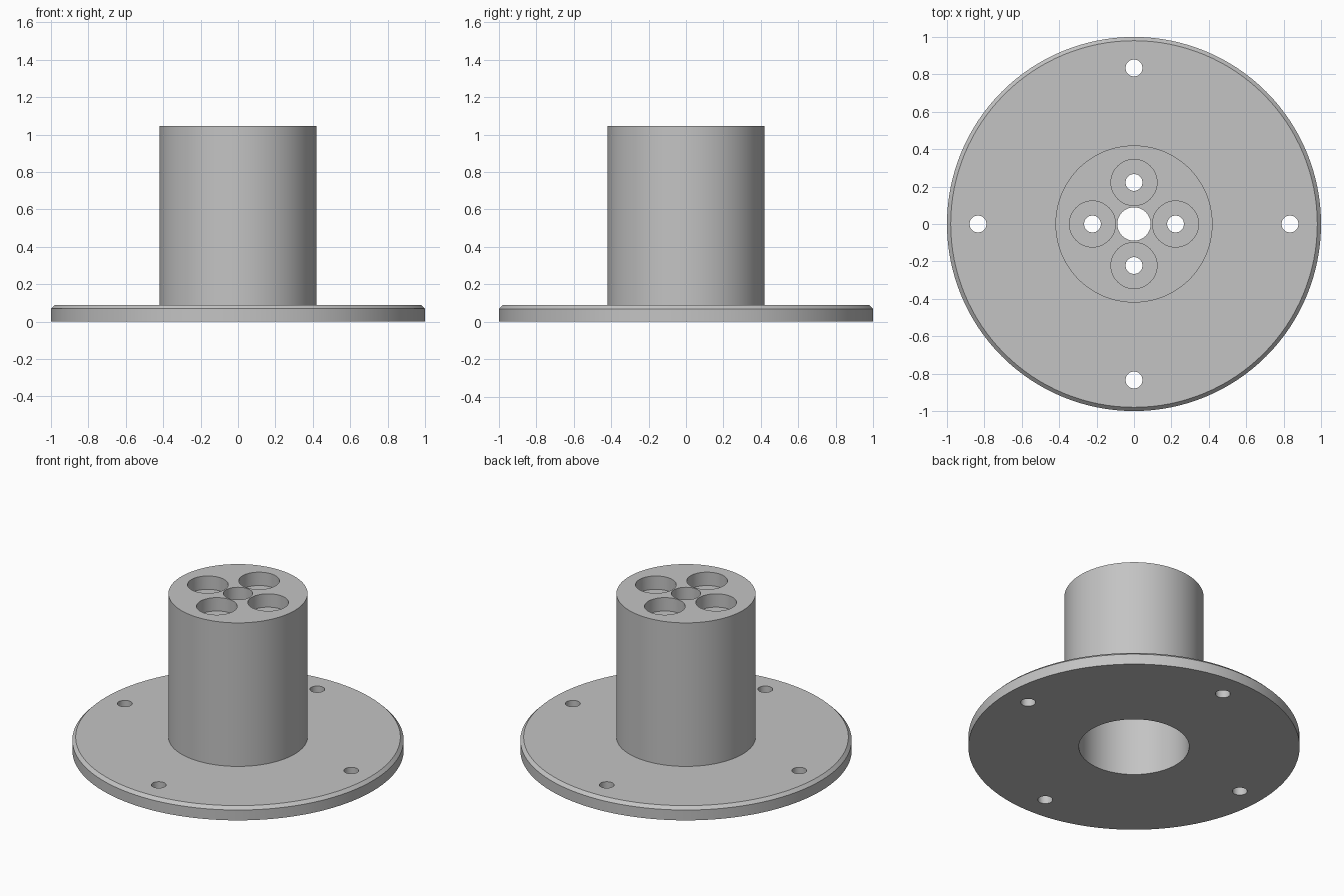
import bpy, bmesh, math
from mathutils import Vector, Matrix

cube = bpy.data.objects.get("Cube")
if cube:
    bpy.data.objects.remove(cube, do_unlink=True)

# Main dimensions
HEIGHT, BASE, CHAMFER = 1.045, 0.089, 0.02
TUBE_R, BORE_R, BORE_TOP, CENTRE_R = 0.42, 0.333, 0.889, 0.089
BOLT_R, RECESS_R, RECESS_DEPTH = 0.045, 0.123, 0.089
INNER_CIRCLE, OUTER_CIRCLE = 0.222, 0.834

grey = bpy.data.materials.new("plain grey")
grey.use_nodes = True
colour = (0.55, 0.55, 0.55, 1)
grey.diffuse_color = colour
grey.node_tree.nodes["Principled BSDF"].inputs["Base Color"].default_value = colour


def add_object(name, bm):
    mesh = bpy.data.meshes.new(name)
    bmesh.ops.recalc_face_normals(bm, faces=bm.faces)
    bm.to_mesh(mesh)
    bm.free()
    obj = bpy.data.objects.new(name, mesh)
    bpy.context.scene.collection.objects.link(obj)
    return obj


def lathe(name, profile, steps=128):
    """Turn a closed (radius, height) outline about the z axis."""
    bm = bmesh.new()
    verts = [bm.verts.new((r, 0, z)) for r, z in profile]
    edges = [bm.edges.new((v, verts[i - 1])) for i, v in enumerate(verts)]
    bmesh.ops.spin(bm, geom=verts + edges, axis=(0, 0, 1), cent=(0, 0, 0),
                   angle=math.tau, steps=steps, use_merge=True)
    bmesh.ops.remove_doubles(bm, verts=bm.verts, dist=1e-5)
    return add_object(name, bm)


def hole_cutter(name, circle, radius, low, high):
    """Four cylinders spaced evenly on a bolt circle."""
    bm = bmesh.new()
    for i in range(4):
        turn = Matrix.Rotation(i * math.pi / 2, 4, "Z")
        place = Matrix.Translation(Vector((circle, 0, (low + high) / 2)))
        bmesh.ops.create_cone(bm, cap_ends=True, segments=48, radius1=radius,
                              radius2=radius, depth=high - low, matrix=turn @ place)
    cutter = add_object(name, bm)
    cutter.hide_render = True
    return cutter


# Flanged hub: chamfered base disc, upright tube, deep bore and centre hole
hub = lathe("flanged_hub", [
    (BORE_R, 0), (1, 0), (1, BASE - CHAMFER), (1 - CHAMFER, BASE),
    (TUBE_R, BASE), (TUBE_R, HEIGHT), (CENTRE_R, HEIGHT),
    (CENTRE_R, BORE_TOP), (BORE_R, BORE_TOP)])
hub.data.materials.append(grey)

# Flange bolt holes, top recesses and the bolt holes below them
cutters = [
    hole_cutter("flange_hole_cutter", OUTER_CIRCLE, BOLT_R, -0.1, 0.2),
    hole_cutter("recess_cutter", INNER_CIRCLE, RECESS_R, HEIGHT - RECESS_DEPTH, HEIGHT + 0.1),
    hole_cutter("hub_hole_cutter", INNER_CIRCLE, BOLT_R, BORE_TOP - 0.1, HEIGHT + 0.05),
]
for cutter in cutters:
    mod = hub.modifiers.new(cutter.name, "BOOLEAN")
    mod.operation = "DIFFERENCE"
    mod.solver = "EXACT"
    mod.object = cutter

# Bake the cuts and tidy the cutters away
bpy.context.view_layer.update()
cut_mesh = bpy.data.meshes.new_from_object(
    hub.evaluated_get(bpy.context.evaluated_depsgraph_get()))
hub.modifiers.clear()
hub.data = cut_mesh
for cutter in cutters:
    bpy.data.objects.remove(cutter, do_unlink=True)
cut_mesh.materials.clear()
cut_mesh.materials.append(grey)
for face in cut_mesh.polygons:
    face.material_index = 0

# Smooth round walls with crisp rims
for obj in bpy.context.selected_objects:
    obj.select_set(False)
hub.select_set(True)
bpy.context.view_layer.objects.active = hub
bpy.ops.object.shade_smooth_by_angle(angle=math.radians(30))
